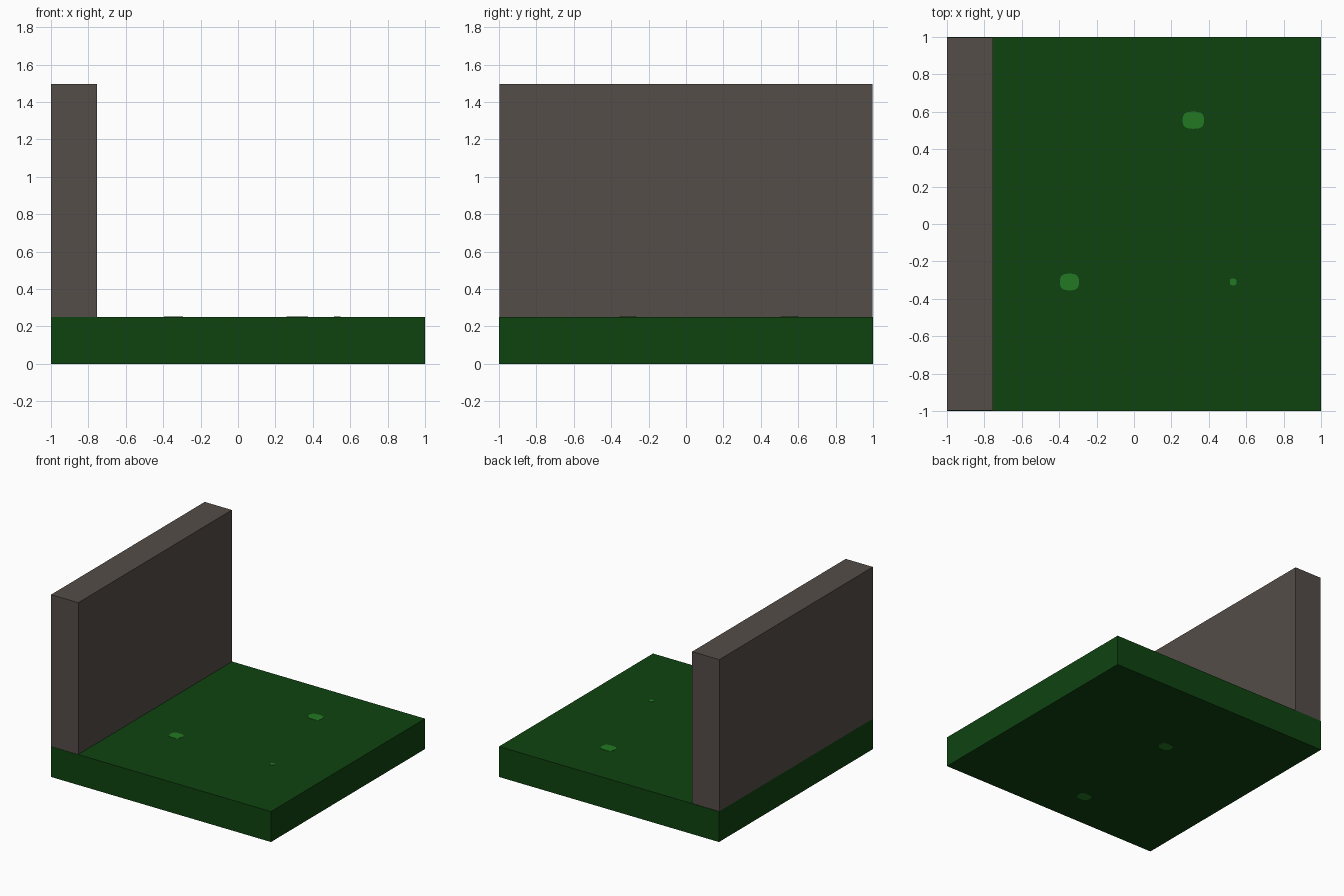
import bpy, bmesh, math

if "Cube" in bpy.data.objects:
    bpy.data.objects.remove(bpy.data.objects["Cube"])


def material(name, rgb):
    m = bpy.data.materials.new(name)
    m.diffuse_color = (*rgb, 1)
    m.use_nodes = True
    m.node_tree.nodes["Principled BSDF"].inputs["Base Color"].default_value = m.diffuse_color
    return m


GREEN = material("dark_green", (0.0048, 0.056, 0.0052))
LEAF = material("light_green", (0.016, 0.19, 0.016))
STONE = material("brown_grey", (0.089, 0.074, 0.065))


def finish(name, bm, mat):
    bmesh.ops.recalc_face_normals(bm, faces=bm.faces)
    me = bpy.data.meshes.new(name)
    bm.to_mesh(me)
    bm.free()
    me.materials.append(mat)
    ob = bpy.data.objects.new(name, me)
    bpy.context.collection.objects.link(ob)


def box(name, lo, hi, mat):
    bm = bmesh.new()
    bmesh.ops.create_cube(bm, size=1)
    for v in bm.verts:
        v.co = [(a + b) / 2 + c * (b - a) for a, b, c in zip(lo, hi, v.co)]
    finish(name, bm, mat)


def spot(name, x, y, z, w, d):
    # thin rounded-square plate lying on the slab surface
    def sq(c):
        return math.copysign(abs(c) ** 0.7, c)
    bm = bmesh.new()
    rings = []
    for h in (-0.002, 0.002):
        rings.append([bm.verts.new((x + w / 2 * sq(math.cos(a)), y + d / 2 * sq(math.sin(a)), z + h))
                      for a in (math.tau * i / 20 for i in range(20))])
    bm.faces.new(rings[0])
    bm.faces.new(rings[1])
    for i in range(20):
        j = (i + 1) % 20
        bm.faces.new((rings[0][i], rings[0][j], rings[1][j], rings[1][i]))
    finish(name, bm, LEAF)


# Ground slab and upright wall
box("ground_slab", (-1, -1, 0), (1, 1, 0.25), GREEN)
box("upright_wall", (-1, -0.998, 0.25), (-0.753, 0.996, 1.497), STONE)

# Light spots on the top and underside
for i, s in enumerate([(0.317, 0.555, 0.25, 0.115, 0.092),
                       (-0.345, -0.31, 0.25, 0.102, 0.09),
                       (0.53, -0.31, 0.25, 0.036, 0.036),
                       (-0.07, 0.287, 0.0, 0.11, 0.09),
                       (-0.084, -0.685, 0.0, 0.11, 0.09)]):
    spot(f"ground_spot_{i + 1}", *s)
